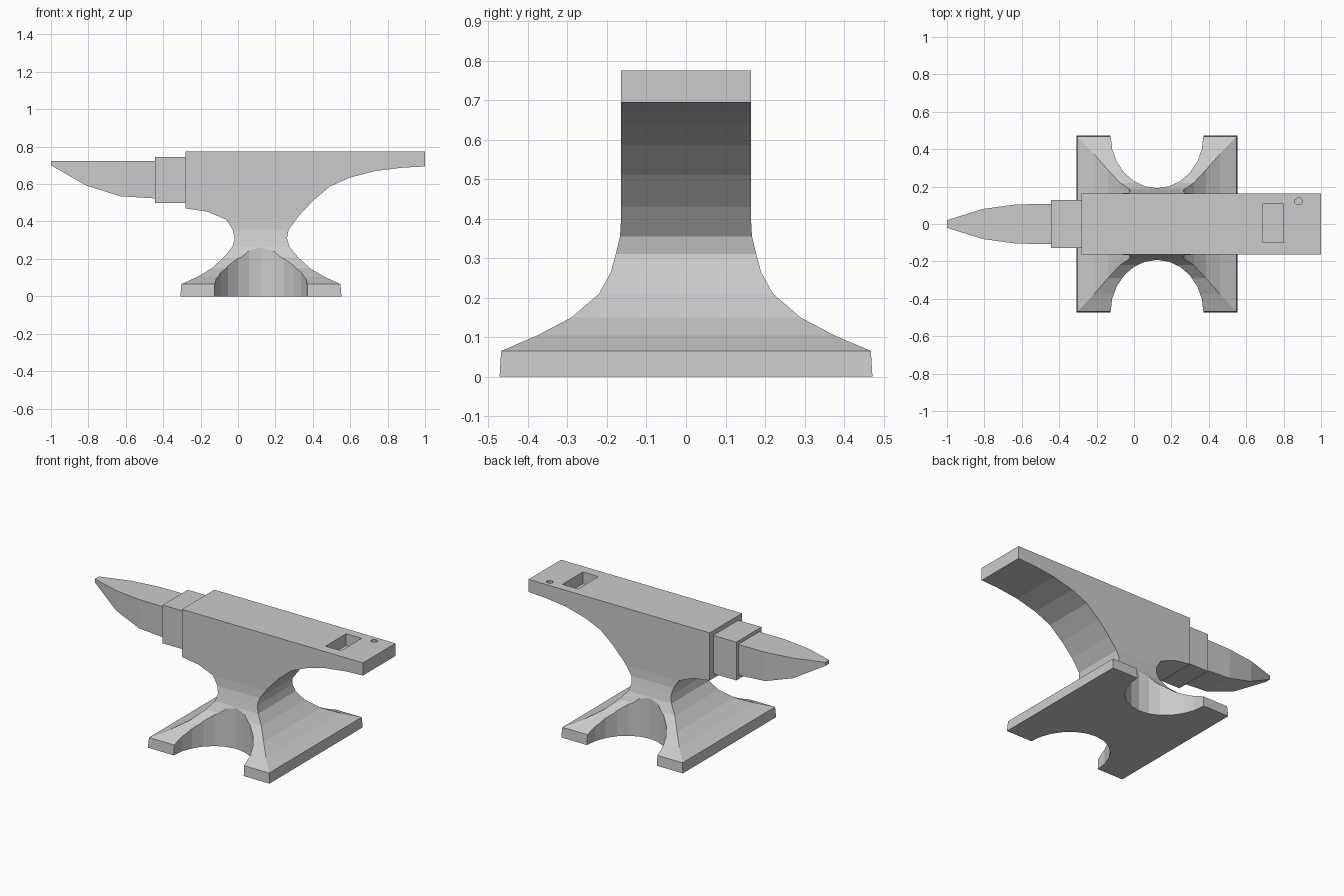
import bpy, bmesh
from math import cos, sin, pi

if "Cube" in bpy.data.objects:
    bpy.data.objects.remove(bpy.data.objects["Cube"])


def make(name, verts, faces):
    mesh = bpy.data.meshes.new(name)
    mesh.from_pydata(verts, [], faces)
    bm = bmesh.new()
    bm.from_mesh(mesh)
    bmesh.ops.recalc_face_normals(bm, faces=bm.faces)
    bm.to_mesh(mesh)
    bm.free()
    obj = bpy.data.objects.new(name, mesh)
    bpy.context.collection.objects.link(obj)
    return obj


def loft(name, rings):
    n, m = len(rings[0]), len(rings)
    faces = [(r * n + i, r * n + (i + 1) % n, (r + 1) * n + (i + 1) % n, (r + 1) * n + i)
             for r in range(m - 1) for i in range(n)]
    faces += [tuple(range(n)), tuple(range((m - 1) * n, m * n))]
    return make(name, [v for ring in rings for v in ring], faces)


def prism(name, outline, z0, z1):
    return loft(name, [[(x, y, z) for x, y in outline] for z in (z0, z1)])


def interp(pts, z):
    for (z0, v0), (z1, v1) in zip(pts, pts[1:]):
        if z <= z1:
            return v0 + (v1 - v0) * (z - z0) / (z1 - z0)
    return pts[-1][1]


def cut(obj, cutter):
    cutter.hide_render = True
    mod = obj.modifiers.new("cut", 'BOOLEAN')
    mod.operation, mod.solver, mod.object = 'DIFFERENCE', 'EXACT', cutter
    bpy.context.view_layer.objects.active = obj
    bpy.ops.object.modifier_apply(modifier=mod.name)
    bpy.data.objects.remove(cutter)


# Body: stacked rectangles from foot through waist to face and heel
right = [(0, .553), (.065, .548), (.105, .46), (.15, .385), (.21, .32), (.265, .275), (.31, .262),
         (.355, .27), (.43, .325), (.51, .40), (.587, .49), (.635, .60), (.67, .735),
         (.688, .88), (.694, 1), (.775, 1)]
left = [(0, -.308), (.065, -.303), (.105, -.215), (.15, -.14), (.21, -.075), (.265, -.03), (.31, -.018),
        (.355, -.028), (.41, -.063), (.453, -.165), (.47, -.282), (.775, -.282)]
half = [(0, .472), (.065, .468), (.105, .375), (.15, .29), (.21, .22), (.265, .19),
        (.31, .178), (.355, .167), (.41, .164), (.775, .164)]
rings = []
for z in sorted({p[0] for p in right + left + half}):
    a, b, h = interp(left, z), interp(right, z), interp(half, z)
    rings.append([(a, -h, z), (b, -h, z), (b, h, z), (a, h, z)])
body = loft("anvil_body", rings)

# Rounded notches in the front and back of the foot
for s in (-1, 1):
    outline = [(.123 + .248 * cos(2 * pi * i / 24), s * .472 + .28 * sin(2 * pi * i / 24))
               for i in range(24)]
    cut(body, prism("notch_cutter", outline, -.1, .34))

# Square tool hole and small punch hole in the face
cut(body, prism("square_hole_cutter", [(.69, -.1), (.80, -.1), (.80, .108), (.69, .108)], .70, .9))
punch = [(.88 + .021 * cos(pi / 8 + i * pi / 4), .121 + .019 * sin(pi / 8 + i * pi / 4))
         for i in range(8)]
cut(body, prism("punch_hole_cutter", punch, .72, .9))

# Step block between face and horn
prism("step", [(-.445, -.127), (-.28, -.127), (-.28, .127), (-.445, .127)], .50, .745)

# Horn tapering to a blunt tip with a flat top
horn = [(-.44, .523, .107), (-.63, .535, .105), (-.81, .592, .08), (-1, .70, .02)]
loft("horn", [[(x, -w, .723), (x, w, .723), (x, w * .95, z), (x, -w * .95, z)] for x, z, w in horn])
